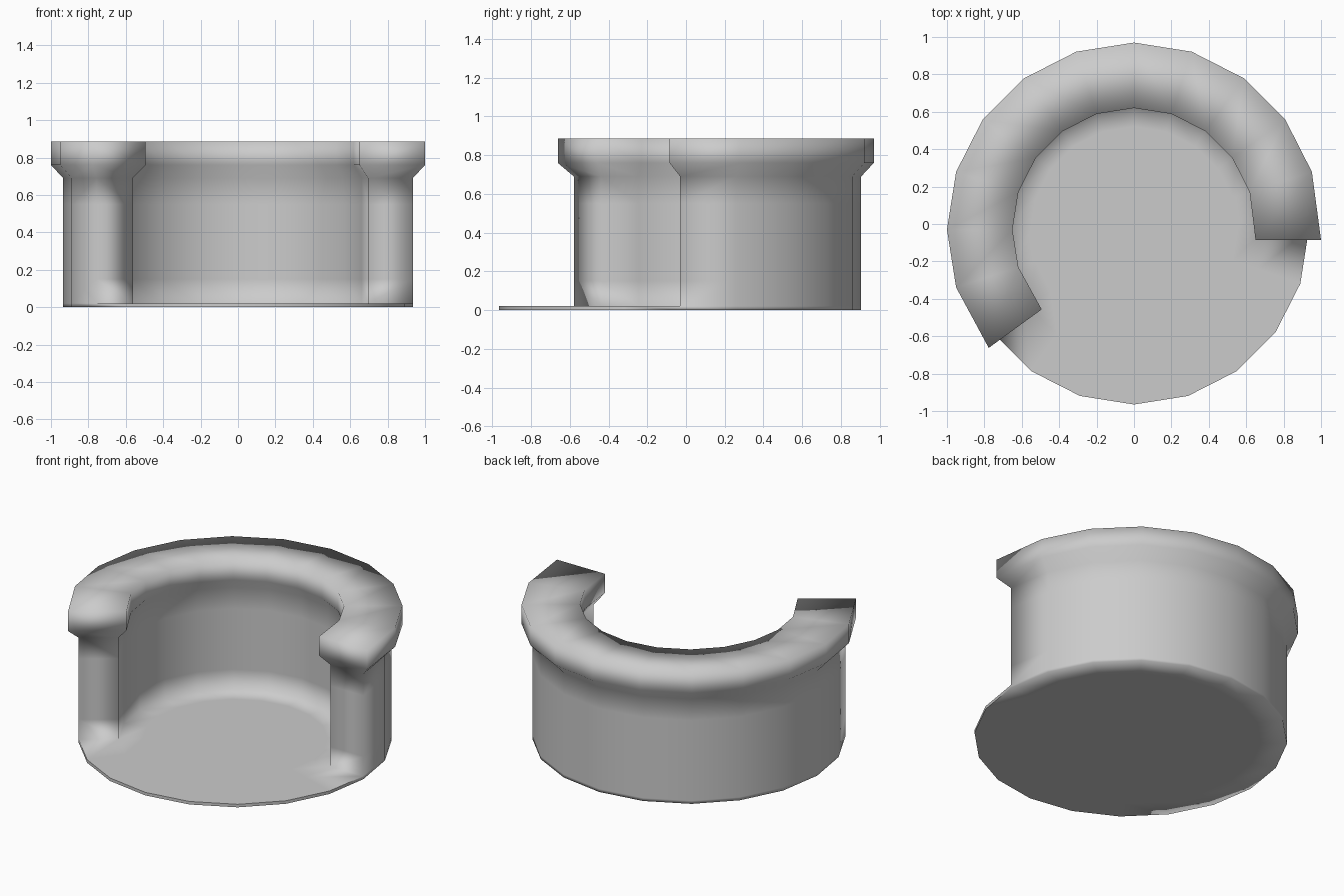
import bpy
import bmesh
from math import sin, cos, radians
from mathutils import Vector

cube = bpy.data.objects.get("Cube")
if cube:
    bpy.data.objects.remove(cube, do_unlink=True)

SIDES = 20
WALL_STEPS = 12          # the wall covers 12 of the 20 sides
CENTRE_Y = -0.03
OVERHANG = 0.055         # how far the rim projects past the wall ends

# (inner radius, outer radius, height) from the floor to the flared rim
LEVELS = [(0.695, 0.935, 0.02), (0.695, 0.935, 0.15), (0.695, 0.935, 0.55),
          (0.695, 0.935, 0.69), (0.65, 1.0, 0.76), (0.65, 1.0, 0.885)]
RIM_START = 4

grey = bpy.data.materials.new("plain grey")
grey.use_nodes = True
colour = (0.6, 0.6, 0.6, 1)
grey.diffuse_color = colour
grey.node_tree.nodes["Principled BSDF"].inputs["Base Color"].default_value = colour

bm = bmesh.new()


def point(radius, step, z, slide=0):
    a = radians(360 / SIDES * step)
    tangent = Vector((-sin(a), cos(a), 0)) * slide
    return bm.verts.new(Vector((radius * cos(a), radius * sin(a) + CENTRE_Y, z)) + tangent)


def ring(radius, z):
    return [point(radius, k, z) for k in range(SIDES)]


def bridge(a, b, steps):
    faces = []
    for k in steps:
        n = (k + 1) % len(a)
        faces.append(bm.faces.new((a[k], a[n], b[n], b[k])))
    return faces


every = range(SIDES)
gap = range(WALL_STEPS, SIDES)
wall = range(WALL_STEPS)

# Round base plate with a floor and an underside
floor_mid = ring(0.55, LEVELS[0][2])
floor_in = ring(LEVELS[0][0], LEVELS[0][2])
floor_out = ring(LEVELS[0][1], LEVELS[0][2])
under_out = ring(LEVELS[0][1], 0)
under_mid = ring(0.78, 0)
bm.faces.new(floor_mid)
bridge(floor_mid, floor_in, every)
bridge(floor_in, floor_out, gap)
edge_faces = bridge(floor_out, under_out, every)
bridge(under_out, under_mid, every)
bm.faces.new(under_mid)

# Curved wall rising into the flared rim
inner, outer = [floor_in], [floor_out]
for i, (r_in, r_out, z) in enumerate(LEVELS[1:], 1):
    slides = [0] * (WALL_STEPS + 1)
    if i >= RIM_START:
        slides[0], slides[-1] = -OVERHANG, OVERHANG
    inner.append([point(r_in, k, z, s) for k, s in enumerate(slides)])
    outer.append([point(r_out, k, z, s) for k, s in enumerate(slides)])

for i in range(len(LEVELS) - 1):
    for side in (inner, outer):
        bridge(side[i], side[i + 1], wall)
    for k in (0, WALL_STEPS):
        bm.faces.new((inner[i][k], outer[i][k], outer[i + 1][k], inner[i + 1][k]))
bridge(inner[-1], outer[-1], wall)

bmesh.ops.recalc_face_normals(bm, faces=bm.faces[:])
for f in bm.faces:
    f.smooth = True
    f.material_index = 0

# Crisp edge where the plate is exposed in the opening
for k in gap:
    for loop in (floor_out, under_out):
        bm.edges.get((loop[k], loop[(k + 1) % SIDES])).smooth = False

mesh = bpy.data.meshes.new("open_walled_cup")
bm.to_mesh(mesh)
bm.free()
mesh.materials.append(grey)
bpy.context.collection.objects.link(bpy.data.objects.new("open_walled_cup", mesh))
